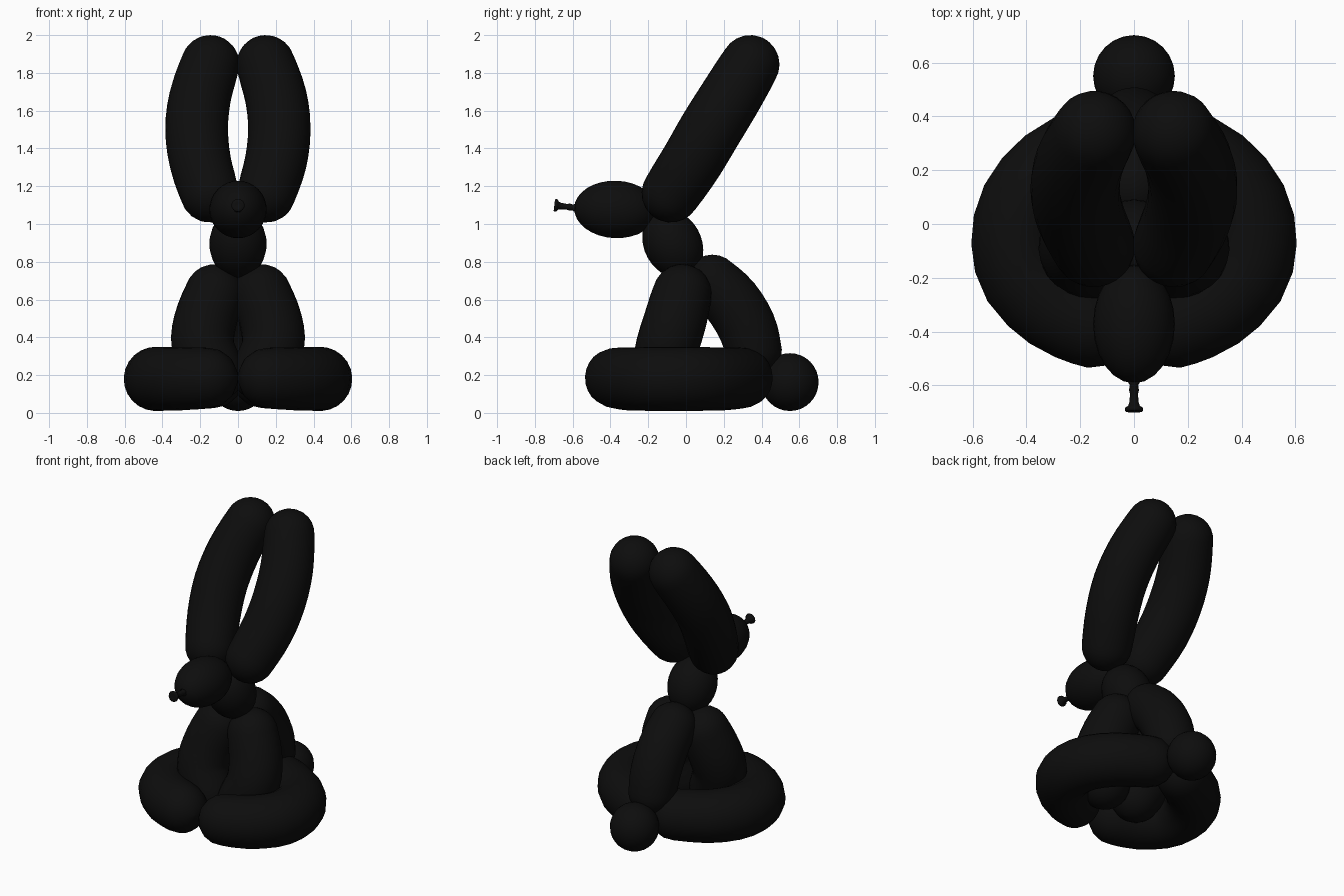
import bpy
import bmesh
from math import sin, cos, pi
from mathutils import Vector, Matrix

cube = bpy.data.objects.get("Cube")
if cube:
    bpy.data.objects.remove(cube, do_unlink=True)

rubber = bpy.data.materials.new("black_rubber")
rubber.use_nodes = True
BLACK = (0.004, 0.004, 0.004, 1)
rubber.diffuse_color = BLACK
bsdf = rubber.node_tree.nodes["Principled BSDF"]
bsdf.inputs["Base Color"].default_value = BLACK
bsdf.inputs["Roughness"].default_value = 0.6


def finish(name, bm):
    bmesh.ops.recalc_face_normals(bm, faces=bm.faces)
    for face in bm.faces:
        face.smooth = True
    mesh = bpy.data.meshes.new(name)
    bm.to_mesh(mesh)
    bm.free()
    mesh.materials.append(rubber)
    obj = bpy.data.objects.new(name, mesh)
    bpy.context.collection.objects.link(obj)


def skin(name, rings, sides=24):
    """Closed tube through (centre, tangent, radius) rings."""
    bm = bmesh.new()
    loops = []
    axis = rings[0][1].normalized()
    side = axis.orthogonal().normalized()
    for centre, tangent, radius in rings:
        tangent = tangent.normalized()
        side = axis.rotation_difference(tangent) @ side
        axis = tangent
        other = axis.cross(side)
        loops.append([bm.verts.new(centre + radius * (cos(a) * side + sin(a) * other))
                      for a in (2 * pi * i / sides for i in range(sides))])
    for low, high in zip(loops, loops[1:]):
        for i in range(sides):
            j = (i + 1) % sides
            bm.faces.new((low[i], low[j], high[j], high[i]))
    bm.faces.new(loops[0])
    bm.faces.new(loops[-1])
    finish(name, bm)


def smooth_path(points, steps):
    """Catmull-Rom samples with tangents."""
    pts = [Vector(p) for p in points]
    pts = [2 * pts[0] - pts[1]] + pts + [2 * pts[-1] - pts[-2]]
    samples = []
    for k in range(1, len(pts) - 2):
        a, b, c, d = pts[k - 1:k + 3]
        last = k == len(pts) - 3
        for i in range(steps + last):
            t = i / steps
            pos = 0.5 * (2 * b + (c - a) * t + (2 * a - 5 * b + 4 * c - d) * t ** 2
                         + (3 * b - a - 3 * c + d) * t ** 3)
            tan = 0.5 * ((c - a) + 2 * (2 * a - 5 * b + 4 * c - d) * t
                         + 3 * (3 * b - a - 3 * c + d) * t ** 2)
            samples.append((pos, tan.normalized()))
    return samples


def balloon(name, points, end_radius, mid_radius, steps=3, cap=6):
    """Bent sausage with round ends; the points run between the cap centres."""
    path = smooth_path(points, steps)
    angles = [pi / 2 * i / cap for i in range(1, cap)] + [pi / 2 - 0.03]
    (first, t0), (last, t1) = path[0], path[-1]
    rings = [(first - t0 * end_radius * sin(a), t0, end_radius * cos(a)) for a in reversed(angles)]
    for i, (pos, tan) in enumerate(path):
        swell = sin(pi * i / (len(path) - 1)) ** 0.7 if 0 < i < len(path) - 1 else 0
        rings.append((pos, tan, end_radius + (mid_radius - end_radius) * swell))
    rings += [(last + t1 * end_radius * sin(a), t1, end_radius * cos(a)) for a in angles]
    skin(name, rings)


def bubble(name, centre, size, tilt=0):
    """Ellipsoid tilted about the x axis."""
    bm = bmesh.new()
    bmesh.ops.create_uvsphere(bm, u_segments=24, v_segments=16, radius=1)
    bm.transform(Matrix.Translation(centre) @ Matrix.Rotation(tilt, 4, "X")
                 @ Matrix.Diagonal((*size, 1)))
    finish(name, bm)


# Paired ears, front legs and curled hind legs
EAR = [(0.15, -0.08, 1.163), (0.2, 0.03, 1.33), (0.219, 0.13, 1.5),
       (0.201, 0.235, 1.67), (0.147, 0.34, 1.845)]
FRONT_LEG = [(0.125, -0.02, 0.63), (0.175, -0.06, 0.48), (0.185, -0.1, 0.35),
             (0.125, -0.13, 0.216)]
HIND_LEG = [(0.16, -0.375, 0.185), (0.29, -0.31, 0.18), (0.4, -0.2, 0.18),
            (0.435, -0.07, 0.18), (0.405, 0.07, 0.18), (0.3, 0.2, 0.18), (0.13, 0.3, 0.185)]

for label, sign in (("left", 1), ("right", -1)):
    def mirrored(points):
        return [(sign * x, y, z) for x, y, z in points]
    balloon(label + "_ear", mirrored(EAR), 0.155, 0.166)
    balloon(label + "_front_leg", mirrored(FRONT_LEG), 0.157, 0.167)
    balloon(label + "_hind_leg", mirrored(HIND_LEG), 0.16, 0.17, steps=2, cap=4)

# Body, neck, head and tail
balloon("body", [(0, 0.14, 0.69), (0, 0.24, 0.59), (0, 0.32, 0.46), (0, 0.36, 0.33)], 0.148, 0.157)
bubble("neck", (0, -0.07, 0.895), (0.152, 0.152, 0.19), 0.5)
bubble("head", (0, -0.372, 1.077), (0.152, 0.22, 0.152), -0.04)
bubble("tail", (0, 0.55, 0.163), (0.152, 0.152, 0.153))

# Tied nozzle at the nose: pinched stalk with a rolled lip
PROFILE = [(0, 0.03), (0.02, 0.016), (0.04, 0.019), (0.055, 0.015), (0.085, 0.018),
           (0.1, 0.023), (0.105, 0.033), (0.115, 0.035), (0.12, 0.03), (0.118, 0.016)]
start, along = Vector((0, -0.578, 1.085)), Vector((0, -1, 0.12)).normalized()
skin("nose_knot", [(start + along * d, along, r) for d, r in PROFILE], sides=12)
